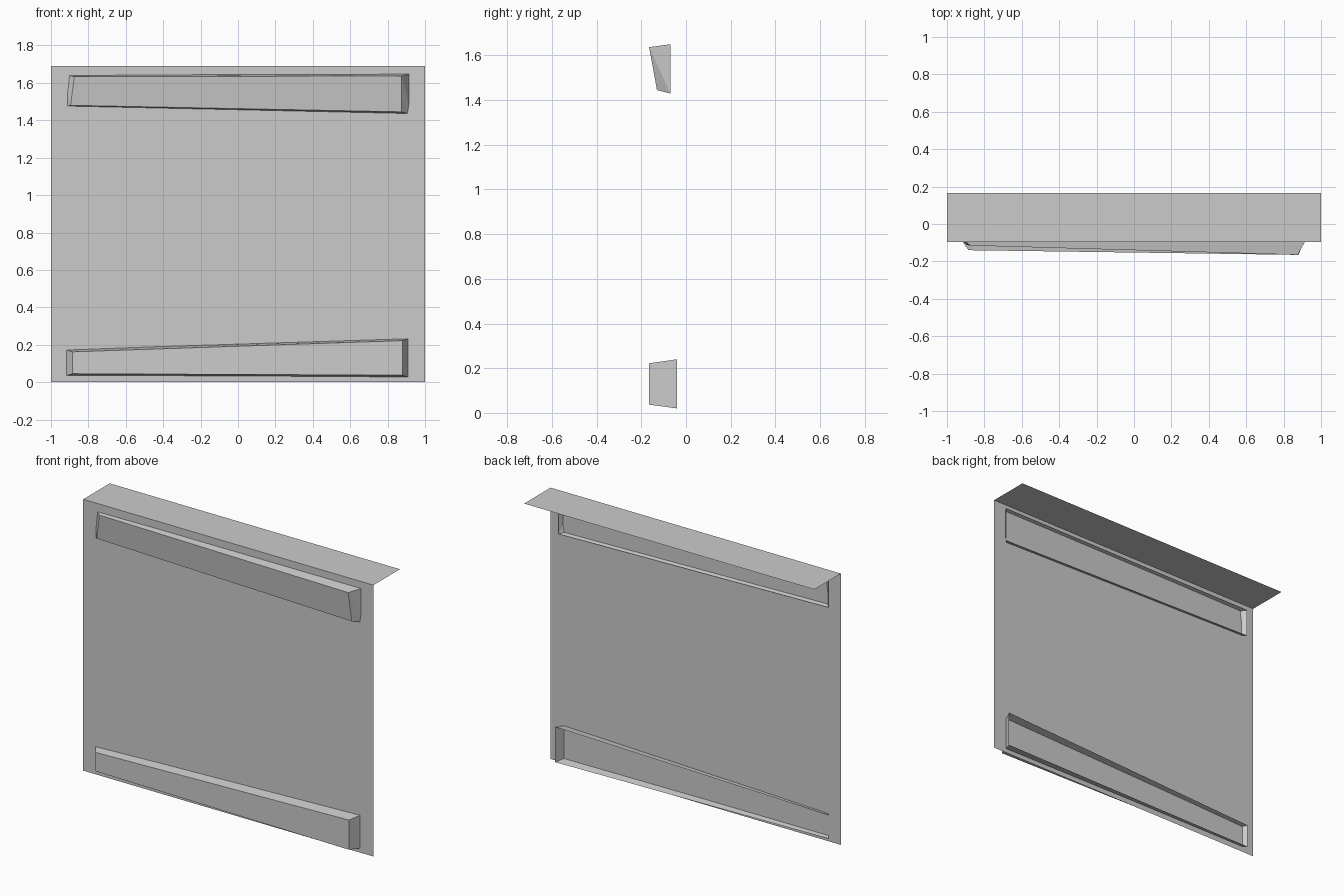
import bpy

cube = bpy.data.objects.get("Cube")
if cube:
    bpy.data.objects.remove(cube, do_unlink=True)

grey = bpy.data.materials.new("plain grey")
grey.use_nodes = True
colour = (0.6, 0.6, 0.6, 1)
grey.diffuse_color = colour
grey.node_tree.nodes["Principled BSDF"].inputs["Base Color"].default_value = colour


def add_part(name, verts, faces):
    mesh = bpy.data.meshes.new(name)
    mesh.from_pydata(verts, [], faces)
    mesh.materials.append(grey)
    mesh.update()
    obj = bpy.data.objects.new(name, mesh)
    bpy.context.collection.objects.link(obj)
    return obj


def add_rail(name, front, rim, right_end, left_end):
    """Tapered tray, open at the back. Corners: -x low, +x low, +x high, -x high."""
    sides = [(0, 4, 5, 1), (2, 6, 7, 3)]
    add_part(name, front + rim, [(0, 1, 2, 3)] + sides + right_end + left_end)


# Thin upright sheet and the shelf folded back from its top edge
height, front_y, back_y = 1.69, -0.095, 0.165
add_part("front_panel",
         [(-1, front_y, 0), (1, front_y, 0), (1, front_y, height), (-1, front_y, height)],
         [(0, 1, 2, 3)])
add_part("top_shelf",
         [(-1, front_y, height), (1, front_y, height), (1, back_y, height), (-1, back_y, height)],
         [(0, 1, 2, 3)])

# Upper rail, slightly twisted so its ends are folded along a diagonal
add_rail("upper_rail",
         [(-0.895, -0.112, 1.48), (0.875, -0.13, 1.445),
          (0.875, -0.165, 1.637), (-0.875, -0.115, 1.633)],
         [(-0.933, -0.07, 1.47), (0.928, -0.07, 1.43),
          (0.928, -0.07, 1.65), (-0.933, -0.07, 1.645)],
         [(1, 5, 2), (5, 6, 2)], [(0, 3, 7), (0, 7, 4)])

# Lower rail, wider and deeper at its left end
add_rail("lower_rail",
         [(-0.885, -0.14, 0.045), (0.88, -0.165, 0.037),
          (0.88, -0.165, 0.222), (-0.885, -0.14, 0.162)],
         [(-0.934, -0.07, 0.03), (0.93, -0.04, 0.02),
          (0.93, -0.04, 0.24), (-0.934, -0.07, 0.177)],
         [(1, 5, 6, 2)], [(0, 3, 7, 4)])
